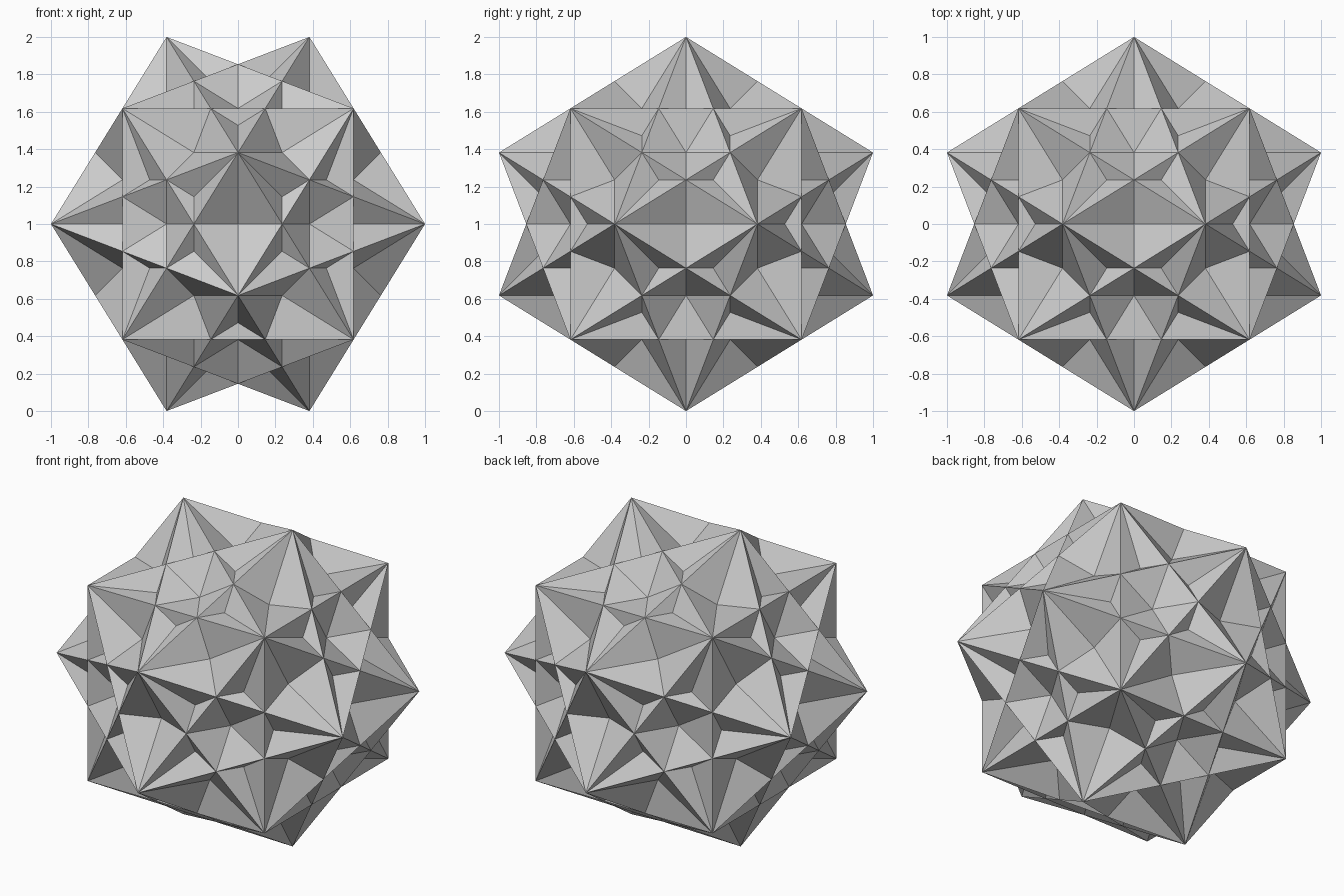
import bpy, bmesh, math
from mathutils import Matrix, Vector

if "Cube" in bpy.data.objects:
    bpy.data.objects.remove(bpy.data.objects["Cube"])

PHI = (1 + math.sqrt(5)) / 2
H = 1 / PHI                                   # half edge of each cube
AXIS = Vector((PHI, 0, 1)).normalized()       # five-fold axis shared by the cubes
TURNS = [Matrix.Rotation(math.radians(72 * k), 3, AXIS) for k in range(5)]


def cube_normals(rot):
    return [rot.col[i].copy() for i in range(3)]


def exposed_cube(index):
    """One cube, cut along every other cube, keeping only its outer faces."""
    bm = bmesh.new()
    bmesh.ops.create_cube(bm, size=2 * H, matrix=TURNS[index].to_4x4())
    others = [cube_normals(t) for k, t in enumerate(TURNS) if k != index]
    for normals in others:
        for n in normals:
            for side in (-H, H):
                bmesh.ops.bisect_plane(
                    bm, geom=bm.verts[:] + bm.edges[:] + bm.faces[:],
                    dist=1e-5, plane_co=n * side, plane_no=n)
    hidden = []
    for f in bm.faces:
        c = f.calc_center_median()
        if any(max(abs(n.dot(c)) for n in ns) < H - 1e-5 for ns in others):
            hidden.append(f)
    bmesh.ops.delete(bm, geom=hidden, context='FACES')
    # Merge the leftover coplanar pieces
    bmesh.ops.dissolve_limit(bm, angle_limit=0.01,
                             verts=bm.verts[:], edges=bm.edges[:])
    mesh = bpy.data.meshes.new("cube_part")
    bm.to_mesh(mesh)
    bm.free()
    return mesh


# Join the five interlocking cubes into one faceted star solid
shell = bmesh.new()
for i in range(5):
    part = exposed_cube(i)
    shell.from_mesh(part)
    bpy.data.meshes.remove(part)
bmesh.ops.remove_doubles(shell, verts=shell.verts[:], dist=1e-4)
bmesh.ops.translate(shell, verts=shell.verts[:], vec=(0, 0, 1))
mesh = bpy.data.meshes.new("five_cube_star")
shell.to_mesh(mesh)
shell.free()
bpy.context.collection.objects.link(bpy.data.objects.new("five_cube_star", mesh))
